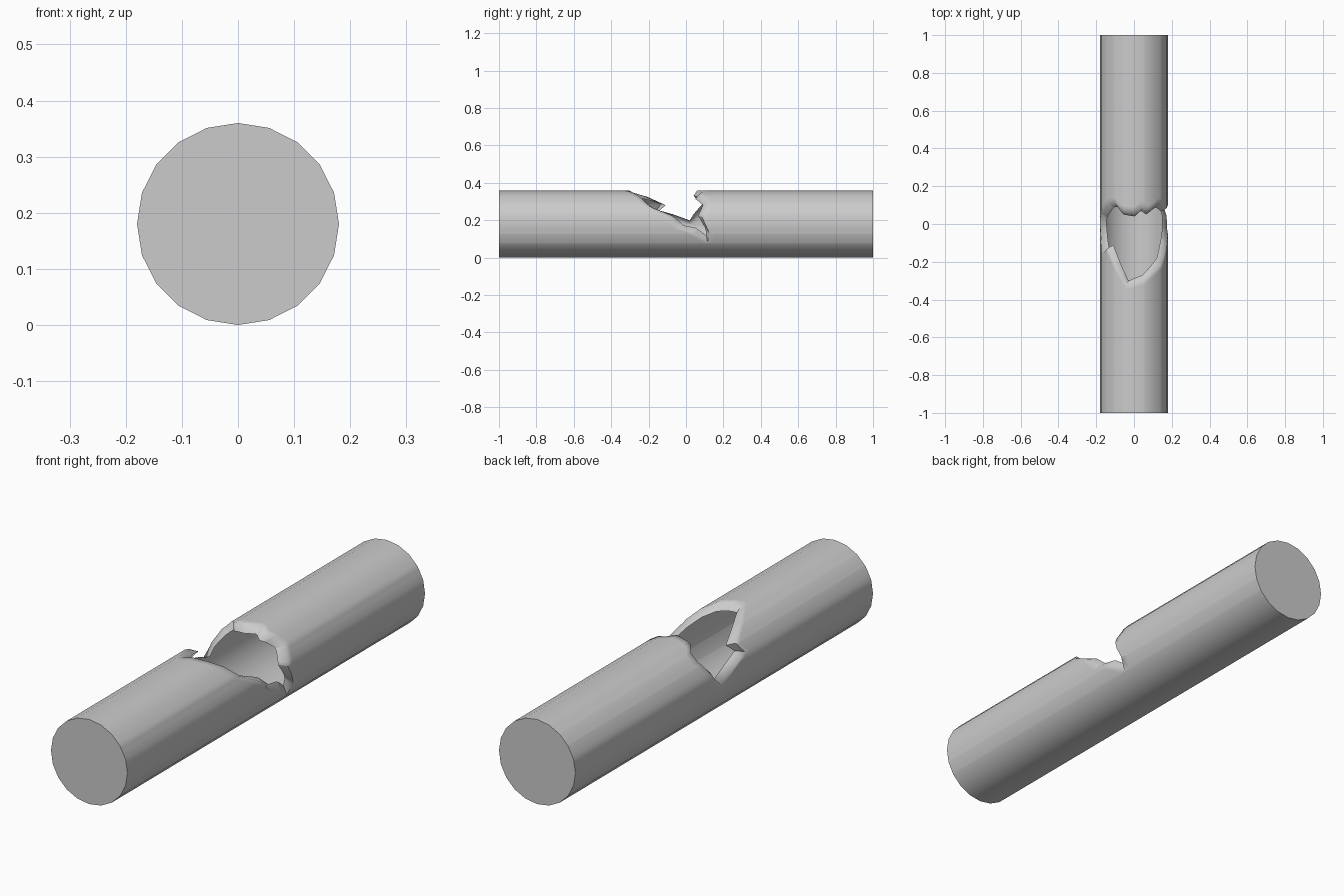
import bpy, bmesh, math

if "Cube" in bpy.data.objects:
    bpy.data.objects.remove(bpy.data.objects["Cube"])

R, LIP_R, SIDES = 0.18, 0.15, 20
STEP = 360 / SIDES

# Torn hole: (degrees from the top towards +x, y) along its front and back edges
FRONT = [(-90, .02), (-67, -.16), (-52, -.13), (-13, -.32), (17, -.29), (57, -.2),
         (78, -.09), (99, -.03), (104, .03), (124, .115)]
BACK = [(-90, .02), (-76, .06), (-48, .11), (-34, .11), (-24, .07), (0, .06), (14, .09),
        (27, .07), (50, .11), (62, .1), (77, .085), (106, .125), (124, .115)]
A0, A1 = FRONT[0][0], FRONT[-1][0]


def edge_y(chain, a):
    for (a0, y0), (a1, y1) in zip(chain, chain[1:]):
        if a0 <= a <= a1:
            return y0 + (y1 - y0) * (a - a0) / (a1 - a0)


def point(a, y, radius):
    # keeps extra columns on the flat sides of the 20-sided tube
    r = radius * math.cos(math.radians(STEP / 2)) / math.cos(math.radians(a % STEP - STEP / 2))
    t = math.radians(a)
    return (r * math.sin(t), y, R + r * math.cos(t))


bm = bmesh.new()
angles = sorted({-180 + i * STEP for i in range(SIDES)} | {float(a) for a, _ in FRONT + BACK})

# Tube columns: a front run and a back run of vertices, joined where there is no hole
columns = []
for a in angles:
    new = lambda y, r=R: bm.verts.new(point(a, y, r))
    if A0 <= a <= A1:
        yf, yb = edge_y(FRONT, a), edge_y(BACK, a)
        f = [new(-1), new(yf - .03), new(yf)]
        tip = yb - yf < 1e-5
        b = [f[-1] if tip else new(yb), new(yb + .03), new(1)]
        # lip bent inwards, shrunk towards the middle of the hole
        la = 15 + (a - 15) * .93
        d = min(.02, (yb - yf) * .25)
        lf = bm.verts.new(point(la, yf + d, LIP_R))
        lb = lf if tip else bm.verts.new(point(la, yb - d, LIP_R))
        columns.append((f, b, lf, lb))
    else:
        columns.append(([new(-1)], [new(1)], None, None))


def face(vs):
    out = []
    for v in vs:
        if v not in out:
            out.append(v)
    if len(out) > 2:
        bm.faces.new(out)


for i, c in enumerate(columns):
    n = columns[(i + 1) % len(columns)]
    if c[2] and n[2]:
        for side in (0, 1):
            for k in (0, 1):
                face([c[side][k], c[side][k + 1], n[side][k + 1], n[side][k]])
        face([c[0][-1], c[2], n[2], n[0][-1]])
        face([c[3], c[1][0], n[1][0], n[3]])
    else:
        face(c[0] + c[1] + (n[0] + n[1])[::-1])

# End caps
face([c[0][0] for c in columns])
face([c[1][-1] for c in columns][::-1])
bmesh.ops.recalc_face_normals(bm, faces=bm.faces)

mesh = bpy.data.meshes.new("broken_pipe")
bm.to_mesh(mesh)
bm.free()
pipe = bpy.data.objects.new("broken_pipe", mesh)
bpy.context.collection.objects.link(pipe)
bpy.context.view_layer.objects.active = pipe
pipe.select_set(True)
bpy.ops.object.shade_smooth_by_angle(angle=math.radians(65))
